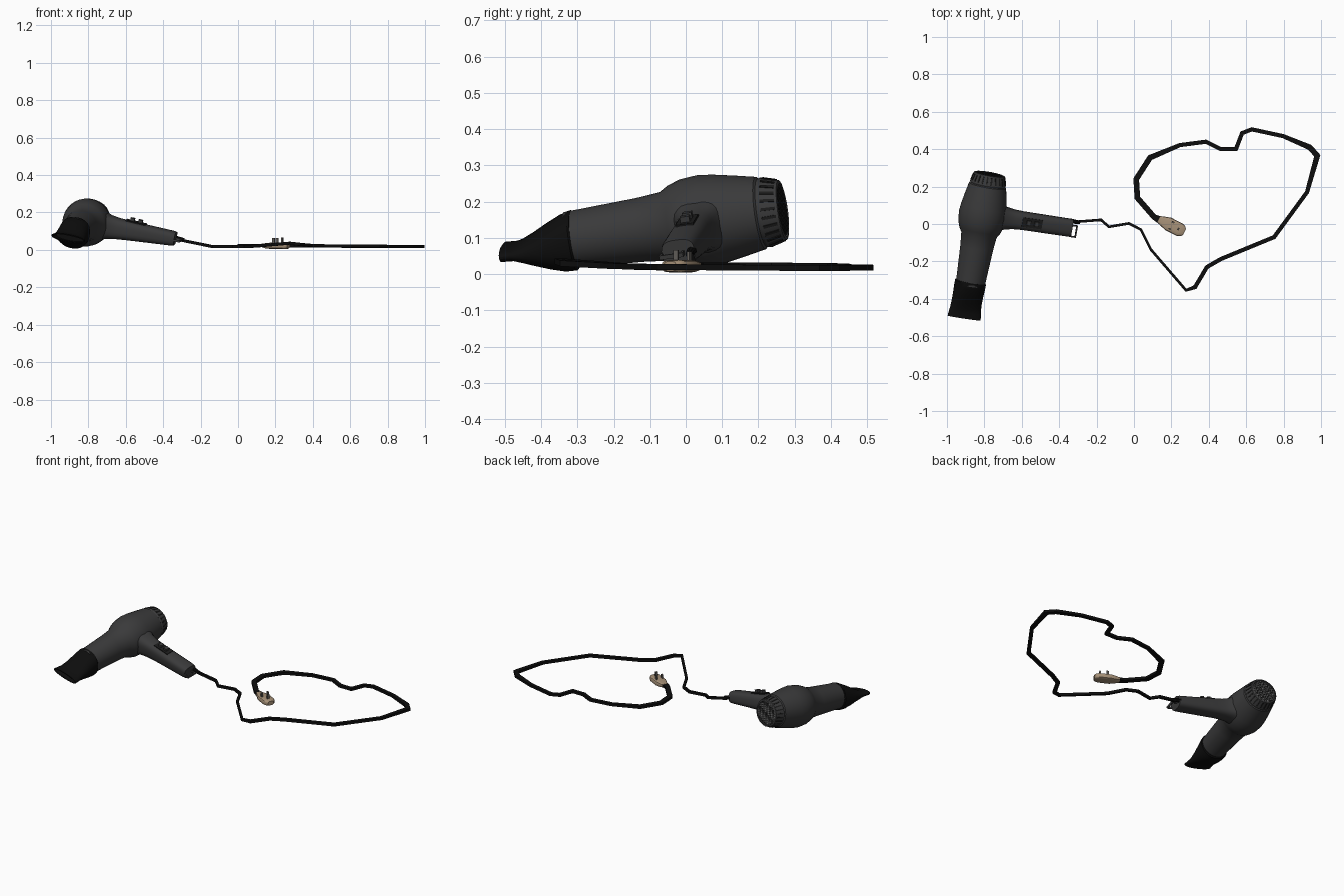
import bpy, bmesh, math
from mathutils import Vector, Matrix

if "Cube" in bpy.data.objects:
    bpy.data.objects.remove(bpy.data.objects["Cube"])


def material(name, rgb):
    m = bpy.data.materials.new(name)
    m.diffuse_color = (*rgb, 1)
    m.use_nodes = True
    m.node_tree.nodes["Principled BSDF"].inputs["Base Color"].default_value = m.diffuse_color
    return m


GREY = material("dark grey plastic", (0.042, 0.042, 0.043))
BLACK = material("black rubber", (0.004, 0.004, 0.004))
SLOT = material("slot black", (0.012, 0.012, 0.012))
MESH = material("grille grey", (0.13, 0.13, 0.13))
BEIGE = material("beige plug", (0.38, 0.28, 0.185))
METAL = material("pin metal", (0.12, 0.11, 0.10))

# Dryer frame: local x along the handle, y backwards, z up
forward = Vector((-0.175, -1, -0.14)).normalized()
side = Vector((1, -0.165, -0.2))
side = (side - forward * side.dot(forward)).normalized()
up = side.cross(-forward)
DRYER = Matrix((side, -forward, up)).transposed().to_4x4()
DRYER.translation = (-0.81, 0.05, 0.147)
PLUG = Matrix.Translation((0.2, -0.008, 0)) @ Matrix.Rotation(math.radians(-27), 4, 'Z')


def finish(name, bm, mat, matrix=Matrix(), smooth=None):
    bmesh.ops.recalc_face_normals(bm, faces=bm.faces)
    me = bpy.data.meshes.new(name)
    bm.to_mesh(me)
    bm.free()
    ob = bpy.data.objects.new(name, me)
    bpy.context.collection.objects.link(ob)
    me.materials.append(mat)
    ob.matrix_world = matrix
    if smooth:
        bpy.ops.object.select_all(action='DESELECT')
        ob.select_set(True)
        bpy.context.view_layer.objects.active = ob
        bpy.ops.object.shade_smooth_by_angle(angle=math.radians(smooth))
    return ob


def skin(bm, rings):
    loops = [[bm.verts.new(p) for p in r] for r in rings]
    n = len(loops[0])
    for a, b in zip(loops, loops[1:]):
        for i in range(n):
            j = (i + 1) % n
            bm.faces.new((a[i], a[j], b[j], b[i]))
    bm.faces.new(loops[0])
    bm.faces.new(loops[-1])


def loft(name, sections, axis, mat, matrix, n=32, power=2, smooth=30):
    """Sections: (position on axis, half width, half height, height offset)."""
    rings = []
    for t, a, b, dz in sections:
        ring = []
        for i in range(n):
            q = 2 * math.pi * (i + 0.5) / n
            c, s = math.cos(q), math.sin(q)
            u = a * math.copysign(abs(c) ** (2 / power), c)
            v = b * math.copysign(abs(s) ** (2 / power), s) + dz
            ring.append((t, u, v) if axis == 'x' else (u, t, v))
        rings.append(ring)
    bm = bmesh.new()
    skin(bm, rings)
    return finish(name, bm, mat, matrix, smooth)


def boxes(name, items, mat, matrix):
    """Items: (centre, size, optional rotation)."""
    bm = bmesh.new()
    for centre, size, *rot in items:
        m = (rot[0] if rot else Matrix()) @ Matrix.Translation(centre) @ Matrix.Diagonal((*size, 1))
        bmesh.ops.create_cube(bm, size=1, matrix=m)
    return finish(name, bm, mat, matrix)


# Barrel with a recessed rear opening
barrel = [(0.205, 0.07), (0.224, 0.074), (0.222, 0.083), (0.172, 0.097), (0.165, 0.095),
          (0.16, 0.101), (0.10, 0.113), (0.04, 0.124), (0.0, 0.128), (-0.05, 0.123),
          (-0.085, 0.111), (-0.11, 0.096), (-0.18, 0.089), (-0.385, 0.078)]
loft("barrel", [(y, r, r, 0) for y, r in barrel], 'y', GREY, DRYER)

# Slots around the rear cap
tilt = math.atan2(0.014, 0.05)
boxes("cap_slots", [((0, 0, 0), (0.008, 0.04, 0.006),
      Matrix.Rotation(2 * math.pi * k / 24, 4, 'Y') @ Matrix.Translation((0, 0.196, 0.0895))
      @ Matrix.Rotation(-tilt, 4, 'X')) for k in range(24)], SLOT, DRYER)

# Rear grille: disc with crossing wires
loft("grille_disc", [(0.2, 0.071, 0.071, 0), (0.221, 0.071, 0.071, 0)], 'y', MESH, DRYER)
wires = []
for k in range(-5, 6):
    p = k * 0.012
    h = 2 * math.sqrt(0.07 ** 2 - p * p)
    wires += [((p, 0.221, 0), (0.003, 0.003, h)), ((0, 0.221, p), (h, 0.003, 0.003))]
boxes("grille_wires", wires, SLOT, DRYER)

# Flattened nozzle, hollow at the tip
loft("nozzle", [(-0.365, 0.079, 0.079, 0), (-0.37, 0.083, 0.083, -0.003), (-0.40, 0.083, 0.078, -0.007),
                (-0.44, 0.082, 0.063, -0.01), (-0.48, 0.082, 0.045, -0.012), (-0.515, 0.084, 0.029, -0.012),
                (-0.535, 0.087, 0.022, -0.01), (-0.568, 0.091, 0.021, -0.008), (-0.568, 0.086, 0.015, -0.008),
                (-0.50, 0.076, 0.02, -0.01)], 'y', BLACK, DRYER, power=2.3)

# Handle flaring into the barrel
loft("handle", [(0.03, 0.105, 0.1, 0), (0.085, 0.08, 0.078, 0), (0.125, 0.06, 0.064, 0), (0.17, 0.052, 0.057, 0),
                (0.22, 0.049, 0.053, 0.001), (0.47, 0.048, 0.039, 0.006), (0.488, 0.046, 0.036, 0.006)],
     'x', GREY, DRYER, n=24, power=3)

# Switch plate and two rockers on top of the handle
slope = Matrix.Translation((0.265, 0, 0.053)) @ Matrix.Rotation(0.04, 4, 'Y')
boxes("switch_plate", [((0, 0, 0), (0.11, 0.05, 0.006))], SLOT, DRYER @ slope)
boxes("switches", [((x, 0, 0.009), (0.022, 0.026, 0.02)) for x in (-0.022, 0.022)], GREY, DRYER @ slope)

# Hanging loop and cord sleeve at the handle end
boxes("hanging_loop", [((0.518, -0.016, 0.004), (0.007, 0.066, 0.012)),
                       ((0.503, -0.046, 0.004), (0.034, 0.007, 0.012)),
                       ((0.503, 0.014, 0.004), (0.034, 0.007, 0.012))], GREY, DRYER)
loft("cord_sleeve", [(0.475, 0.014, 0.014, 0.0), (0.53, 0.009, 0.009, 0.0)], 'x', BLACK,
     DRYER @ Matrix.Translation((0, 0.036, 0.004)), n=10)

# Cord: flat strip following a loose heart
path = [(-0.31, 0.012, 0.053), (-0.176, 0.022, 0.026), (-0.134, -0.015, 0.017), (-0.027, 0.003, 0.017),
        (0.037, -0.03, 0.018), (0.09, -0.136, 0.02), (0.278, -0.354, 0.036), (0.326, -0.338, 0.03),
        (0.39, -0.23, 0.024), (0.465, -0.187, 0.022), (0.749, -0.07, 0.02), (0.925, 0.17, 0.018),
        (0.98, 0.365, 0.017), (0.94, 0.41, 0.017), (0.797, 0.47, 0.018), (0.63, 0.506, 0.018),
        (0.578, 0.486, 0.019), (0.545, 0.40, 0.02), (0.465, 0.40, 0.02), (0.385, 0.44, 0.021),
        (0.246, 0.422, 0.022), (0.086, 0.355, 0.023), (0.012, 0.24, 0.024), (0.018, 0.14, 0.024),
        (0.107, 0.038, 0.024), (0.145, 0.018, 0.024)]
pts = [Vector(p) for p in path]
rings = []
for i, p in enumerate(pts):
    d0 = (p - pts[max(i - 1, 0)]).to_2d()
    d1 = (pts[min(i + 1, len(pts) - 1)] - p).to_2d()
    d0, d1 = (d0 or d1).normalized(), (d1 or d0).normalized()
    t = (d0 + d1).normalized()
    wide = 0.014 if i < 7 else 0.03 if i in (12, 13) or i > 20 else 0.022
    half = wide / 2 / max(t.dot(d1), 0.7)
    s, h = Vector((-t.y, t.x, 0)) * half, Vector((0, 0, 0.008))
    rings.append([p + s + h, p - s + h, p - s - h, p + s - h])
bm = bmesh.new()
skin(bm, rings)
finish("cord", bm, BLACK)

# Plug lying on its back, pins pointing up
loft("plug_body", [(-0.075, 0.018, 0.01, 0.024), (-0.055, 0.026, 0.014, 0.022), (-0.02, 0.037, 0.017, 0.022),
                   (0.05, 0.037, 0.017, 0.022), (0.068, 0.03, 0.016, 0.022), (0.078, 0.018, 0.013, 0.022)],
     'x', BEIGE, PLUG, n=16, power=4)
boxes("plug_pins", [((0.0, -0.02, 0.048), (0.014, 0.008, 0.03)), ((0.0, 0.02, 0.048), (0.014, 0.008, 0.03)),
                    ((0.042, 0, 0.05), (0.008, 0.014, 0.034))], METAL, PLUG)
